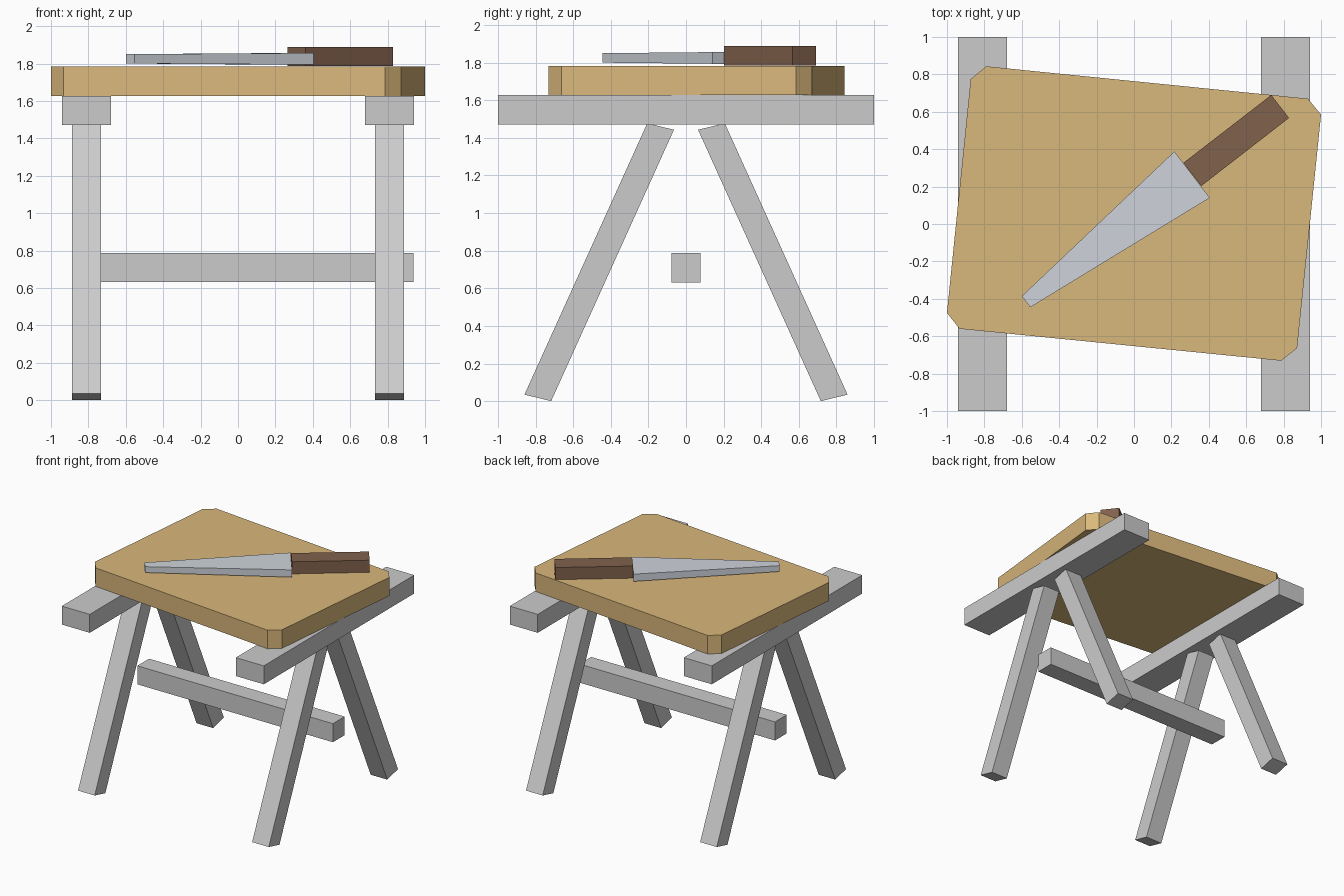
import bpy
import bmesh

if "Cube" in bpy.data.objects:
    bpy.data.objects.remove(bpy.data.objects["Cube"])


def material(name, rgb):
    m = bpy.data.materials.new(name)
    m.diffuse_color = (*rgb, 1.0)
    m.use_nodes = True
    m.node_tree.nodes["Principled BSDF"].inputs["Base Color"].default_value = m.diffuse_color
    return m


def loft(name, ring_a, ring_b, mat=None):
    """Closed solid between two matching rings of 3D points."""
    bm = bmesh.new()
    a = [bm.verts.new(p) for p in ring_a]
    b = [bm.verts.new(p) for p in ring_b]
    bm.faces.new(a)
    bm.faces.new(b)
    n = len(a)
    for i in range(n):
        j = (i + 1) % n
        bm.faces.new((a[i], a[j], b[j], b[i]))
    bmesh.ops.recalc_face_normals(bm, faces=bm.faces)
    mesh = bpy.data.meshes.new(name)
    bm.to_mesh(mesh)
    bm.free()
    obj = bpy.data.objects.new(name, mesh)
    bpy.context.collection.objects.link(obj)
    if mat:
        mesh.materials.append(mat)
    return obj


def slab(name, outline, z0, z1, mat=None):
    return loft(name, [(x, y, z0) for x, y in outline],
                [(x, y, z1) for x, y in outline], mat)


def box(name, x0, x1, y0, y1, z0, z1):
    return slab(name, [(x0, y0), (x1, y0), (x1, y1), (x0, y1)], z0, z1)


wood = material("wood", (0.70, 0.48, 0.20))
steel = material("steel", (0.62, 0.66, 0.71))
dark_wood = material("dark_wood", (0.22, 0.12, 0.073))

# Trestles: a beam on two splayed legs at each side
leg_profile = [(-0.859, 0.035), (-0.717, 0.0), (-0.064, 1.443), (-0.206, 1.478)]
for side, sx in (("left", -1), ("right", 1)):
    box(side + "_beam", sx * 0.81 - 0.13, sx * 0.81 + 0.13, -1, 1, 1.472, 1.627)
    for end, sy in (("front", 1), ("back", -1)):
        rings = [[(sx * x, sy * y, z) for y, z in leg_profile] for x in (0.733, 0.888)]
        loft(f"{end}_{side}_leg", *rings)

# Stretcher between the trestles
box("stretcher", -0.883, 0.938, -0.078, 0.078, 0.632, 0.788)

# Skewed tabletop with clipped corners
slab("tabletop", [(-0.79, 0.843), (0.93, 0.67), (1.0, 0.585), (0.872, -0.663),
                  (0.787, -0.731), (-0.933, -0.56), (-1.0, -0.475), (-0.873, 0.775)],
     1.627, 1.783, wood)

# Knife blade, tapering towards the tip
tip = [(-0.60, -0.386), (-0.554, -0.445)]
heel = [(0.216, 0.388), (0.405, 0.14)]


def end_ring(edge, z0, z1):
    (ax, ay), (bx, by) = edge
    return [(ax, ay, z0), (bx, by, z0), (bx, by, z1), (ax, ay, z1)]


loft("knife_blade", end_ring(tip, 1.80, 1.85), end_ring(heel, 1.794, 1.856), steel)

# Knife handle
slab("knife_handle", [(0.264, 0.327), (0.36, 0.203), (0.829, 0.567), (0.734, 0.69)],
     1.786, 1.888, dark_wood)
